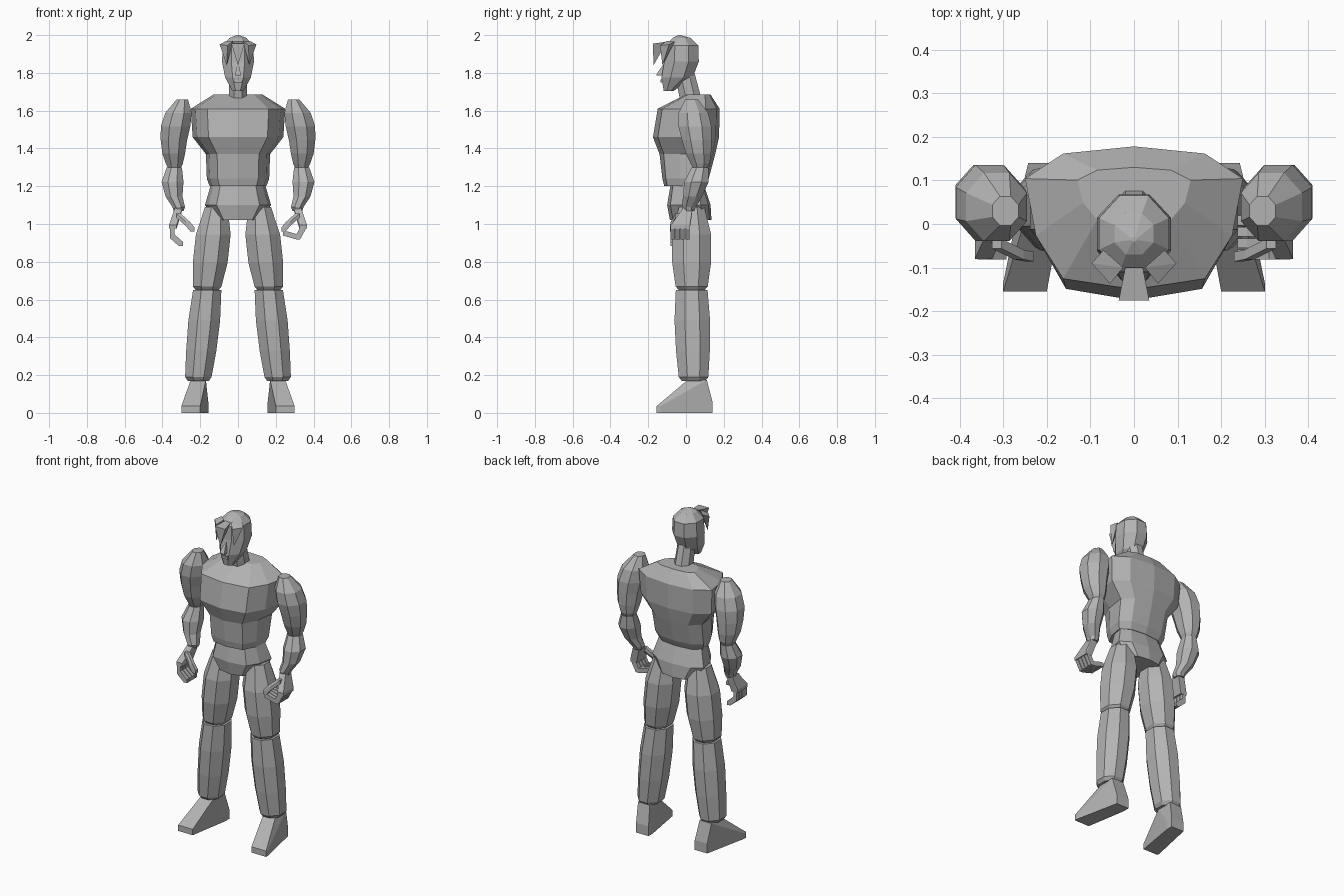
import bpy, bmesh, math
from mathutils import Vector

cube = bpy.data.objects.get("Cube")
if cube:
    bpy.data.objects.remove(cube)

grey = bpy.data.materials.new("plain_grey")
grey.use_nodes = True
tone = (.45, .45, .45, 1)
grey.diffuse_color = tone
grey.node_tree.nodes["Principled BSDF"].inputs["Base Color"].default_value = tone


def finish(name, bm):
    bmesh.ops.recalc_face_normals(bm, faces=bm.faces[:])
    mesh = bpy.data.meshes.new(name)
    bm.to_mesh(mesh)
    bm.free()
    mesh.materials.append(grey)
    bpy.context.collection.objects.link(bpy.data.objects.new(name, mesh))


def loft(name, section, rings, side=1):
    """Skin a flat section through rings of (centre, half width, half depth)."""
    bm = bmesh.new()
    loops = [[bm.verts.new((side * (c.x + u * wide), c.y + v * deep, c.z)) for u, v in section]
             for c, wide, deep in rings]
    for low, high in zip(loops, loops[1:]):
        for i in range(len(section)):
            bm.faces.new((low[i - 1], low[i], high[i], high[i - 1]))
    bm.faces.new(loops[0])
    bm.faces.new(loops[-1])
    finish(name, bm)


def body(name, section, rows):
    """Central part from rows of (height, half width, front, back)."""
    loft(name, section, [(Vector((0, (front + back) / 2, z)), wide, (back - front) / 2)
                         for z, wide, front, back in rows])


def limb(name, low, high, widths, bow, side):
    """Eight-sided limb with evenly spaced rings, bowed outwards in the middle."""
    rings = []
    for i, wide in enumerate(widths):
        t = i / (len(widths) - 1)
        centre = low.lerp(high, t)
        centre.x += bow * math.sin(math.pi * t)
        rings.append((centre, wide, wide * 1.12))
    # Small bevel where the limb meets a joint
    bevel = Vector((0, 0, .02))
    centre, wide, deep = rings[0]
    rings[0] = (centre + bevel, wide, deep)
    rings.insert(0, (centre, wide * .8, deep * .8))
    loft(name, octagon, rings, side)


def box(centre, size):
    """Corner points of a box."""
    signs = (-.5, .5)
    return [Vector(centre) + Vector((i * size[0], j * size[1], k * size[2]))
            for i in signs for j in signs for k in signs]


def hull(name, points, side=1):
    """Convex block around a few points."""
    bm = bmesh.new()
    verts = [bm.verts.new((side * p[0], p[1], p[2])) for p in points]
    bmesh.ops.convex_hull(bm, input=verts)
    bmesh.ops.delete(bm, geom=[v for v in bm.verts if not v.link_faces], context='VERTS')
    bmesh.ops.remove_doubles(bm, verts=bm.verts[:], dist=.0001)
    bmesh.ops.dissolve_limit(bm, angle_limit=.03, verts=bm.verts[:], edges=bm.edges[:])
    finish(name, bm)


# Octagon with a flat front, and a shield shape for the body
turn = math.pi / 4
octagon = [(math.cos((i + .5) * turn) / math.cos(turn / 2),
            math.sin((i + .5) * turn) / math.cos(turn / 2)) for i in range(8)]
half = [(0, -1), (.65, -.85), (.9, -.25), (1, .55), (.65, .9), (0, 1)]
shield = half + [(-u, v) for u, v in half[-2:0:-1]]

# Body
body("torso", shield, [
    (1.2, .15, -.115, .1), (1.24, .165, -.125, .12), (1.37, .17, -.14, .155),
    (1.46, .24, -.175, .175), (1.61, .25, -.15, .178), (1.685, .13, 0, .13)])
body("pelvis", shield, [
    (1.22, .14, -.08, .09), (1.1, .175, -.1, .13), (1.02, .115, -.085, .135)])
body("neck", octagon, [(1.65, .05, -.03, .085), (1.8, .045, -.06, .045)])

# Head and face
body("head", octagon, [
    (1.705, .03, -.118, -.065), (1.775, .068, -.13, .035), (1.86, .085, -.115, .068),
    (1.945, .08, -.11, .065), (1.985, .045, -.07, .025), (2, .006, -.04, -.03)])
hull("nose", box((0, -.13, 1.79), (.03, .05, .01)) + [(0, -.11, 1.86)])
hull("mouth", box((0, -.12, 1.757), (.044, .03, .015)))

# Fringe of hair: pointed locks standing out from the forehead
hull("front_lock", box((0, -.1, 1.965), (.04, 0, 0)) + box((0, -.175, 1.955), (.07, 0, 0))
     + [(0, -.172, 1.84)])

# Joints and hand points
elbow = Vector((.337, .075, 1.3))
shoulder = Vector((.295, .03, 1.66))
wrist = Vector((.314, .015, 1.07))
hip = Vector((.115, .03, 1.09))
knee = Vector((.163, .03, .65))
ankle = Vector((.21, .04, .17))
thumb = [(.315, -.045, 1.045), (.265, -.07, 1), (.24, -.075, .97)]
knuckle = Vector((.348, -.07, .985))
digit = (.022, .022, .022)

for side, word in ((1, "left"), (-1, "right")):
    hull(word + "_side_lock", [(.025, -.1, 1.97), (.07, -.06, 1.965), (.097, -.09, 1.95),
                               (.055, -.137, 1.945), (.06, -.125, 1.84)], side)

    # Arm and leg
    limb(word + "_upper_arm", elbow, shoulder, (.045, .06, .07, .078, .07, .03), .02, side)
    limb(word + "_forearm", wrist, elbow, (.033, .045, .058, .04), .02, side)
    limb(word + "_thigh", knee, hip, (.076, .092, .092, .06), 0, side)
    limb(word + "_shin", ankle, knee, (.07, .08, .084, .075), 0, side)

    # Palm and thumb
    hull(word + "_palm", box((.315, .01, 1.08), (.04, .05, .01))
         + box((.345, -.03, .985), (.04, .1, .02)), side)
    for part, a, b in zip(("base", "tip"), thumb, thumb[1:]):
        hull(f"{word}_thumb_{part}", box(a, digit) + box(b, digit), side)

    # Four fingers, curled on the left and more open on the right
    bends = [(-.03, 0, -.055), (-.1, 0, -.035)] if side > 0 else [(0, 0, -.05), (-.045, 0, -.09)]
    for k in range(4):
        root = knuckle + Vector((0, .026 * k, 0))
        joints = [root] + [root + Vector(b) for b in bends]
        for part, a, b in zip(("base", "tip"), joints, joints[1:]):
            hull(f"{word}_finger_{part}_{k}", box(a, digit) + box(b, digit), side)

    # Foot, turned outwards
    hull(word + "_foot", box((.25, -.145, .018), (.1, .02, .036))
         + box((.2, .12, .03), (.085, .04, .06)) + box((.21, .06, .16), (.08, .1, .03)), side)
